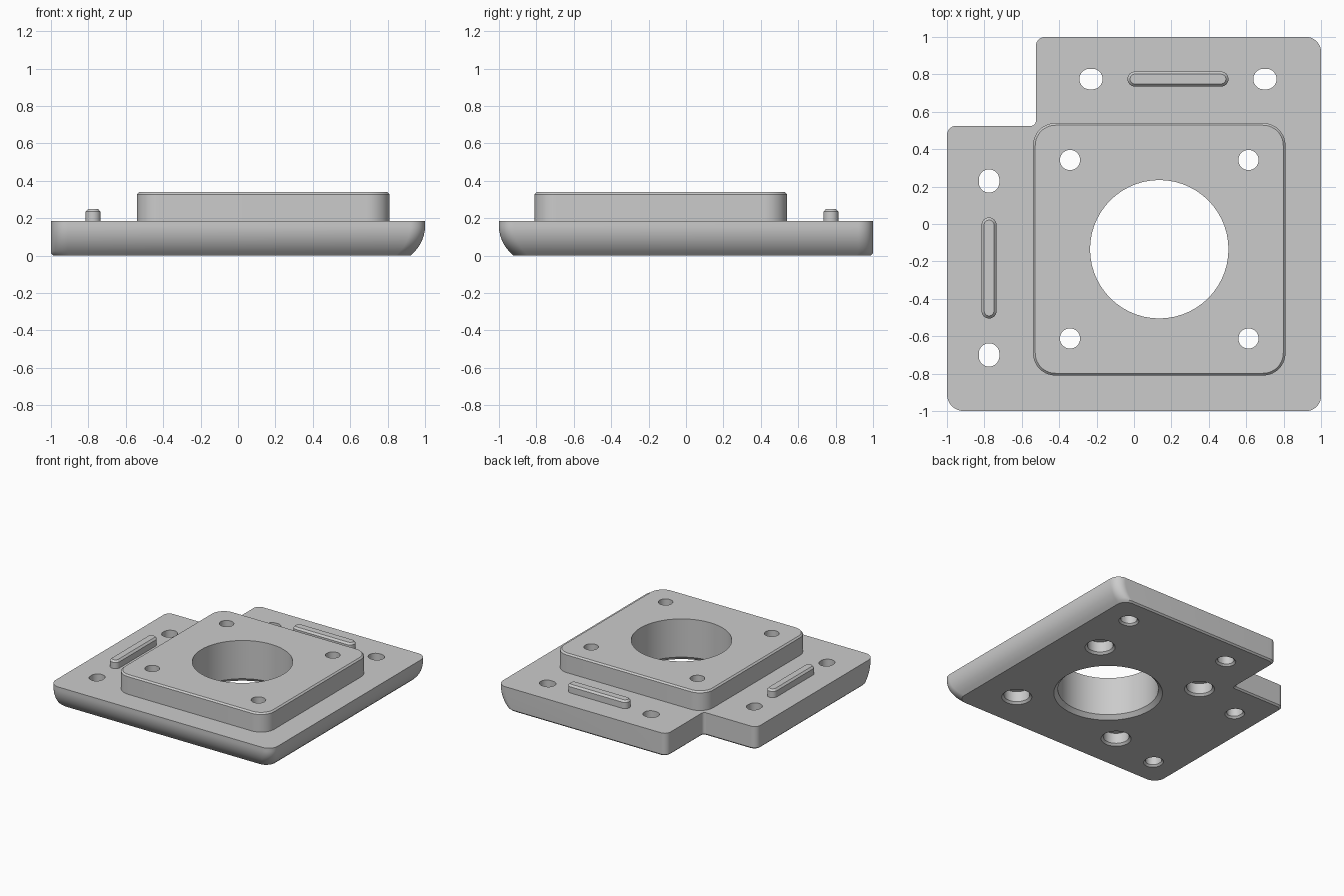
import bpy
import bmesh
import math
from mathutils import Vector

cube = bpy.data.objects.get("Cube")
if cube:
    bpy.data.objects.remove(cube, do_unlink=True)

grey = bpy.data.materials.new("plain grey")
grey.use_nodes = True
COLOUR = (0.6, 0.6, 0.6, 1)
grey.diffuse_color = COLOUR
grey.node_tree.nodes["Principled BSDF"].inputs["Base Color"].default_value = COLOUR


def rounded(corners, segments=14):
    """Outline of a right-angled polygon, given as (x, y, radius) corners."""
    points = []
    for i, (x, y, r) in enumerate(corners):
        p = Vector((x, y))
        u = (Vector(corners[i - 1][:2]) - p).normalized()
        v = (Vector(corners[(i + 1) % len(corners)][:2]) - p).normalized()
        centre = p + r * (u + v)
        for k in range(segments + 1):
            t = math.pi / 2 * k / segments
            points.append(centre - r * (v * math.cos(t) + u * math.sin(t)))
    return points


def pad(cx, cy, hx, hy, r):
    """Rounded rectangle; a circle when every size equals r."""
    return rounded([(cx - hx, cy - hy, r), (cx + hx, cy - hy, r),
                    (cx + hx, cy + hy, r), (cx - hx, cy + hy, r)])


def loft(name, layers):
    """Closed solid through (outline, z) layers."""
    bm = bmesh.new()
    rings = [[bm.verts.new((p.x, p.y, z)) for p in outline] for outline, z in layers]
    n = len(rings[0])
    for low, high in zip(rings, rings[1:]):
        for i in range(n):
            j = (i + 1) % n
            bm.faces.new((low[i], low[j], high[j], high[i]))
    bm.faces.new(rings[0][::-1])
    bm.faces.new(rings[-1])
    bmesh.ops.remove_doubles(bm, verts=bm.verts, dist=1e-5)
    bmesh.ops.recalc_face_normals(bm, faces=bm.faces)
    mesh = bpy.data.meshes.new(name)
    bm.to_mesh(mesh)
    bm.free()
    mesh.materials.append(grey)
    obj = bpy.data.objects.new(name, mesh)
    bpy.context.collection.objects.link(obj)
    return obj


def combine(target, tool, operation):
    """Apply a boolean and remove the tool."""
    mod = target.modifiers.new("boolean", 'BOOLEAN')
    mod.operation, mod.solver, mod.object = operation, 'EXACT', tool
    bpy.context.view_layer.update()
    graph = bpy.context.evaluated_depsgraph_get()
    mesh = bpy.data.meshes.new_from_object(target.evaluated_get(graph))
    target.modifiers.clear()
    target.data = mesh
    bpy.data.objects.remove(tool, do_unlink=True)


PLATE_TOP, BLOCK_TOP, CHAMFER = 0.185, 0.34, 0.012
CX, CY = 0.135, -0.135


# Base plate: notched outline, two sides rolling under
def plate_outline(roll, c):
    right, front = 1 - roll - c, -1 + roll + c
    left, back, notch = -1 + c, 1 - c, 0.525 - c
    return rounded([(left, front, 0.09), (right, front, 0.08), (right, back, 0.08),
                    (-notch, back, 0.05), (-notch, notch, 0.025), (left, notch, 0.05)])


def roll_at(z, start=0.16, radius=0.2):
    return radius - math.sqrt(radius ** 2 - max(0, start - z) ** 2)


layers = [(plate_outline(roll_at(CHAMFER), CHAMFER), 0)]
for k in range(13):
    z = CHAMFER + (0.16 - CHAMFER) * k / 12
    layers.append((plate_outline(roll_at(z), 0), z))
layers.append((plate_outline(0, 0), PLATE_TOP))
body = loft("mounting_plate", layers)

# Raised block
H = 0.675
combine(body, loft("raised_block", [
    (pad(CX, CY, H, H, 0.12), 0.1),
    (pad(CX, CY, H, H, 0.12), BLOCK_TOP - CHAMFER),
    (pad(CX, CY, H - CHAMFER, H - CHAMFER, 0.12 - CHAMFER), BLOCK_TOP)]), 'UNION')


# Holes with flared lower edges
def hole(cx, cy, hx, hy, flare, top):
    def ring(extra):
        return pad(cx, cy, hx + extra, hy + extra, min(hx, hy) + extra)
    cutter = loft("hole_cutter", [(ring(flare), -0.05), (ring(flare), 0),
                                  (ring(0), flare), (ring(0), top)])
    combine(body, cutter, 'DIFFERENCE')


hole(CX, CY, 0.37, 0.37, 0.03, 0.5)
for sx in (-1, 1):
    for sy in (-1, 1):
        x, y = CX + sx * 0.477, CY + sy * 0.477
        hole(x, y, 0.095, 0.095, 0.016, 0.1)
        hole(x, y, 0.054, 0.054, 0.005, 0.5)
for offset in (-0.23, 0.7):
    hole(offset, 0.775, 0.062, 0.055, 0.014, 0.5)
    hole(-0.775, -offset, 0.055, 0.062, 0.014, 0.5)


# Locating ribs
def rib(name, cx, cy, hx, hy):
    def ring(inset):
        return pad(cx, cy, hx - inset, hy - inset, 0.04 - inset)
    return loft(name, [(ring(0), PLATE_TOP - 0.02), (ring(0), 0.235), (ring(0.014), 0.25)])


parts = [body,
         rib("back_rib", 0.235, 0.775, 0.27, 0.04),
         rib("right_rib", -0.775, -0.235, 0.04, 0.27)]

# Smooth curved walls, crisp edges
bpy.ops.object.select_all(action='DESELECT')
for part in parts:
    part.select_set(True)
bpy.context.view_layer.objects.active = body
bpy.ops.object.shade_smooth_by_angle(angle=math.radians(28))
